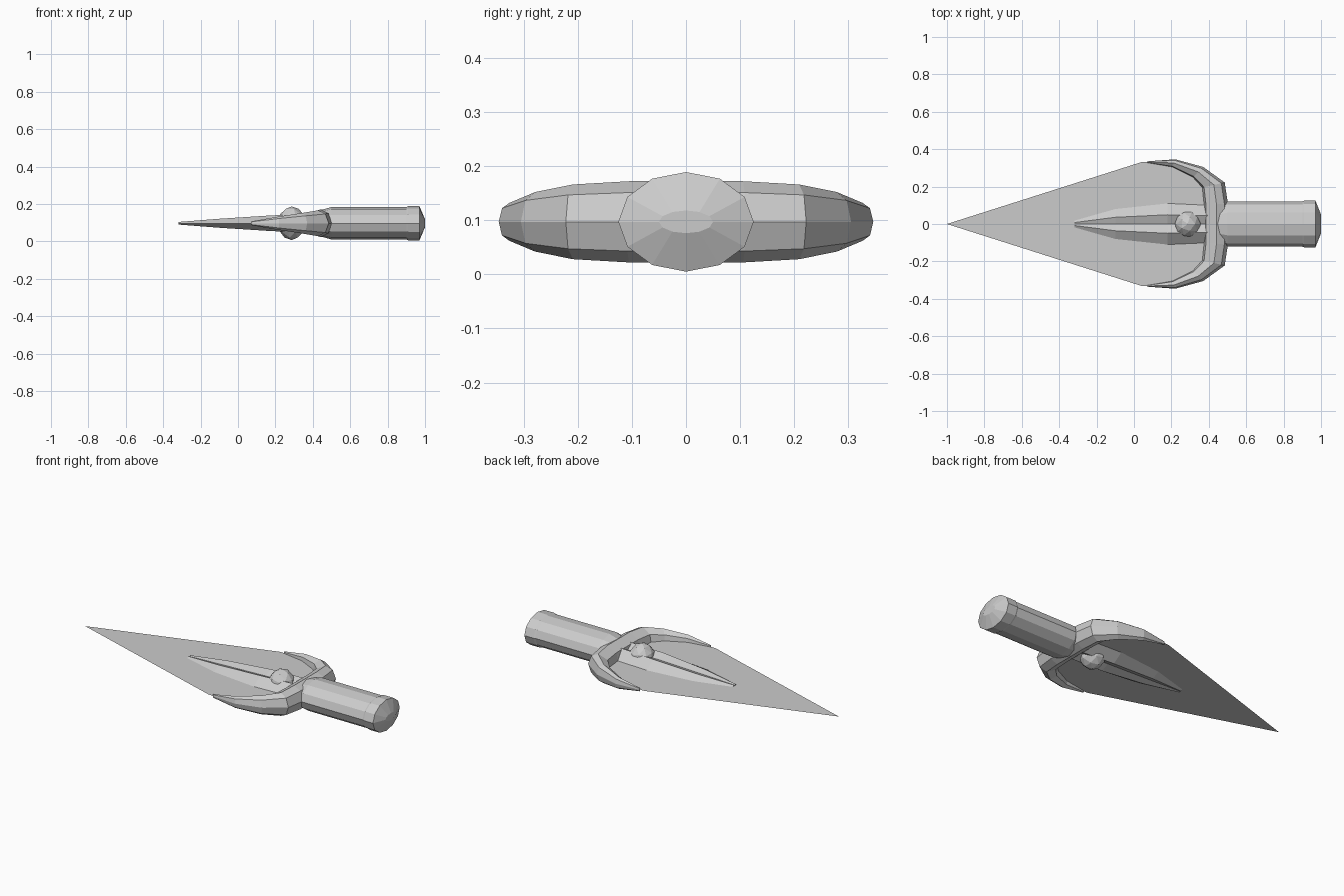
import bpy, bmesh, math
from mathutils import Matrix

if "Cube" in bpy.data.objects:
    bpy.data.objects.remove(bpy.data.objects["Cube"])

ZC = 0.097  # mid plane of the flat-lying weapon


def finish(bm, name):
    if len(bm.faces) > 1:
        bmesh.ops.recalc_face_normals(bm, faces=bm.faces)
    me = bpy.data.meshes.new(name)
    bm.to_mesh(me)
    bm.free()
    ob = bpy.data.objects.new(name, me)
    ob.location.z = ZC
    bpy.context.collection.objects.link(ob)
    return ob


def loft(name, rings):
    """Bridge closed rings of points and cap both ends."""
    bm = bmesh.new()
    vs = [[bm.verts.new(p) for p in ring] for ring in rings]
    for a, b in zip(vs, vs[1:]):
        for i in range(len(a)):
            j = (i + 1) % len(a)
            bm.faces.new((a[i], a[j], b[j], b[i]))
    bm.faces.new(vs[0])
    bm.faces.new(vs[-1][::-1])
    return finish(bm, name)


# Blade: paper-thin sheet, its rear edge hidden inside the guard
half = [(0.04, 0.331), (0.10, 0.333), (0.21, 0.315), (0.33, 0.27), (0.42, 0.21)]
outline = [(-1, 0)] + [(x, -y) for x, y in half] + half[::-1]
bm = bmesh.new()
bm.faces.new([bm.verts.new((x, y, 0)) for x, y in outline])
finish(bm, "blade")

# Central rib: twin ridges with a groove, on both faces of the blade
section = [(1, 0), (0.45, 1), (0, 0.5), (-0.45, 1),
           (-1, 0), (-0.45, -1), (0, -0.5), (0.45, -1)]
stations = [(-0.318, 0.018, 0.007), (-0.1, 0.08, 0.024),
            (0.18, 0.11, 0.042), (0.40, 0.10, 0.05)]
loft("blade_rib", [[(x, a * w, b * h) for a, b in section] for x, w, h in stations])

# Guard: crescent with faceted section; outer point, inner point, half height
arm = [((0.07, 0.335), (0.07, 0.328), 0.01),
       ((0.22, 0.346), (0.205, 0.305), 0.035),
       ((0.37, 0.305), (0.315, 0.25), 0.055),
       ((0.485, 0.222), (0.365, 0.195), 0.069),
       ((0.502, 0.11), (0.375, 0.10), 0.075)]
arm += [((o[0], -o[1]), (i[0], -i[1]), h) for o, i, h in arm[::-1]]
section = [(0, 0), (0.08, 0.6), (0.52, 1), (0.85, 0.72),
           (1, 0), (0.85, -0.72), (0.52, -1), (0.08, -0.6)]
loft("guard", [[(i[0] + (o[0] - i[0]) * t, i[1] + (o[1] - i[1]) * t, h * k)
                for t, k in section] for o, i, h in arm])

# Handle: 12-sided oval grip with a shallow domed end
rings = []
for x, ry, rz in [(0.44, 0.10, 0.07), (0.50, 0.121, 0.087), (0.90, 0.121, 0.087),
                  (0.91, 0.125, 0.092), (0.97, 0.125, 0.092), (1.0, 0.05, 0.021)]:
    rings.append([(x, ry * math.sin(k * math.tau / 12), rz * math.cos(k * math.tau / 12))
                  for k in range(12)])
loft("handle", rings)

# Gem: faceted ball set through the blade
bm = bmesh.new()
bmesh.ops.create_icosphere(bm, subdivisions=2, radius=1,
                           matrix=Matrix.LocRotScale((0.287, 0, 0), None, (0.074, 0.074, 0.09)))
finish(bm, "gem")
